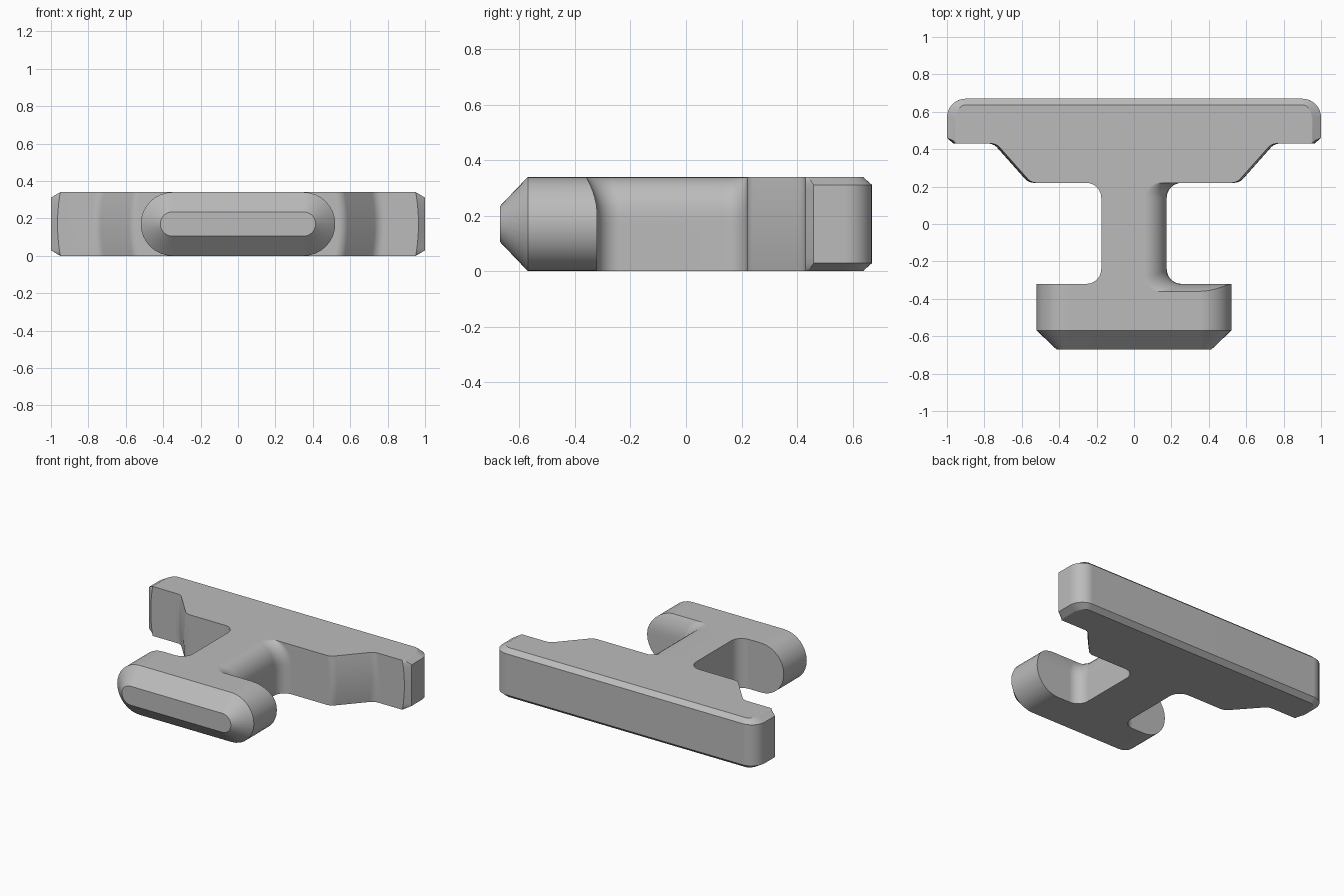
import bpy, bmesh
from math import sin, cos, pi, sqrt, radians

old = bpy.data.objects.get("Cube")
if old:
    bpy.data.objects.remove(old, do_unlink=True)

HEIGHT = 0.34
R = HEIGHT / 2          # radius of the rounded foot ends
STEPS = 16              # height levels, spaced to follow that radius
FLAT = 0.35             # half length of the foot's straight part
SEAM = -0.37            # where the foot joins the neck


def arc(cx, cy, rx, ry, a0, a1, n=8):
    """Points along an elliptical arc, angles in degrees."""
    angles = [radians(a0 + (a1 - a0) * i / n) for i in range(n + 1)]
    return [(cx + rx * cos(a), cy + ry * sin(a)) for a in angles]


def half_outline(i, rounded):
    """Plan outline of one side at height level i, foot to back."""
    u = -cos(pi * i / STEPS)
    z = R + R * u
    width = FLAT + R * sin(pi * i / STEPS)
    # chamfer amount, slight bulge and the rounded upper neck edge
    chamfer = max(0, 1 - min(z, HEIGHT - z) / 0.0287)
    bow = 0.015 * (1 - u * u)
    s = min(1, max(0, (z - 0.2) / 0.14)) if rounded else 0
    neck = 0.175 - 0.12 * (1 - sqrt(1 - s * s))
    step = -0.32 - 0.04 * s * s
    pts = [(width, SEAM), (width, step)]
    pts += arc(neck + 0.08, step + 0.08, 0.08, 0.08, 270, 180)
    pts += arc(neck + 0.08, 0.14, 0.08, 0.08, 180, 90)
    # sloped shoulder with soft corners
    pts += arc(0.52 + bow, 0.285, 0.065, 0.065, 270, 320, 5)
    pts += arc(0.765 + bow, 0.365, 0.065, 0.065, 140, 90, 5)
    # chamfered bar end
    pts += [(0.95 + bow, 0.43), (1 - 0.05 * chamfer, 0.46 - 0.02 * chamfer)]
    pts += arc(0.9, 0.57, 0.1 - 0.05 * chamfer, 0.1 - 0.033 * chamfer, 0, 90)
    return [(x, y, z) for x, y in pts]


def foot_ring(y, radius):
    """Stadium cross-section of the foot."""
    ring = []
    for side in (1, -1):
        for i in range(STEPS + 1):
            a = pi * i / STEPS
            ring.append((side * (FLAT + radius * sin(a)), y,
                         R - side * radius * cos(a)))
    return ring


def bridge(bm, a, b, closed=True):
    n = len(a)
    for k in range(n if closed else n - 1):
        m = (k + 1) % n
        bm.faces.new((a[k], a[m], b[m], b[k]))


bm = bmesh.new()

# bar and neck, lofted upwards
layers = []
for i in range(STEPS + 1):
    left = half_outline(i, True)
    right = [(-x, y, z) for x, y, z in reversed(half_outline(i, False))]
    layers.append([bm.verts.new(p) for p in left + right])
for a, b in zip(layers, layers[1:]):
    bridge(bm, a, b, closed=False)
bm.faces.new(list(reversed(layers[0])))
bm.faces.new(layers[-1])

# rounded foot with chamfered front
rings = [[bm.verts.new(p) for p in foot_ring(y, r)]
         for y, r in ((SEAM, R), (-0.57, R), (-0.67, 0.065))]
for a, b in zip(rings, rings[1:]):
    bridge(bm, a, b)
bm.faces.new(rings[-1])

bmesh.ops.remove_doubles(bm, verts=bm.verts, dist=0.0002)
# merge the flat top and bottom across the seam
seam = [e for e in bm.edges if len(e.link_faces) == 2
        and all(abs(v.co.y - SEAM) < 0.001 for v in e.verts)
        and abs(e.verts[0].co.z - e.verts[1].co.z) < 0.001]
bmesh.ops.dissolve_edges(bm, edges=seam, use_verts=False)
bmesh.ops.recalc_face_normals(bm, faces=bm.faces)

mesh = bpy.data.meshes.new("toggle_body")
bm.to_mesh(mesh)
bm.free()
body = bpy.data.objects.new("toggle_body", mesh)
bpy.context.collection.objects.link(body)

# plain grey
grey = bpy.data.materials.new("plain_grey")
grey.use_nodes = True
colour = (0.5, 0.5, 0.5, 1)
grey.diffuse_color = colour
grey.node_tree.nodes["Principled BSDF"].inputs["Base Color"].default_value = colour
mesh.materials.append(grey)

bpy.ops.object.select_all(action='DESELECT')
body.select_set(True)
bpy.context.view_layer.objects.active = body
bpy.ops.object.shade_smooth_by_angle(angle=radians(30))
normals = body.modifiers.new("even_shading", 'WEIGHTED_NORMAL')
normals.keep_sharp = True
